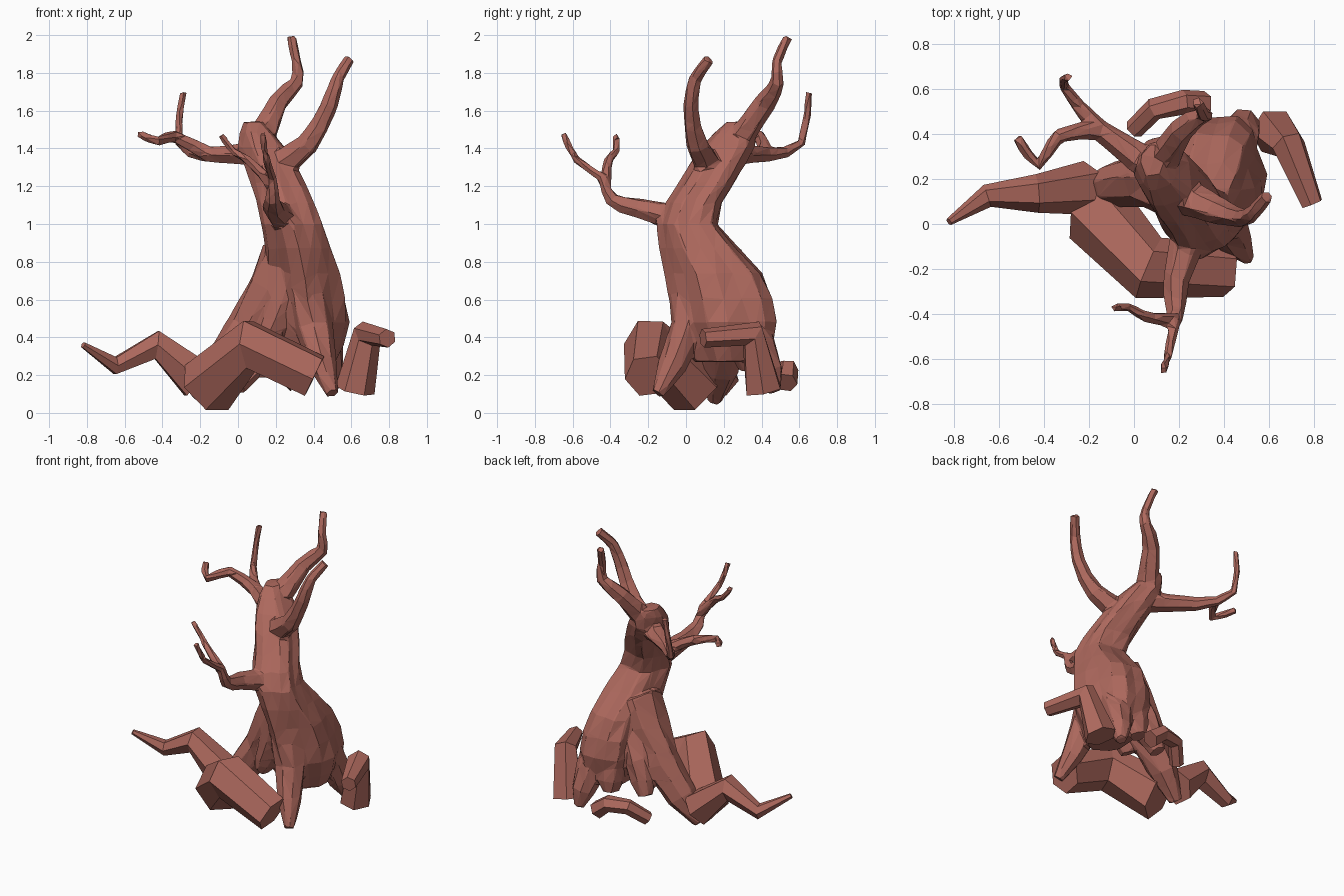
import bpy, bmesh, math, random
from mathutils import Vector

if "Cube" in bpy.data.objects:
    bpy.data.objects.remove(bpy.data.objects["Cube"])

random.seed(4)
bark = bpy.data.materials.new("bark")
bark.diffuse_color = (0.42, 0.14, 0.11, 1)
bark.use_nodes = True
bark.node_tree.nodes["Principled BSDF"].inputs["Base Color"].default_value = bark.diffuse_color


def smooth_path(pts, steps):
    """Catmull-Rom interpolation of tuples of any length."""
    out = []
    for k in range(len(pts) - 1):
        quad = pts[max(k - 1, 0)], pts[k], pts[k + 1], pts[min(k + 2, len(pts) - 1)]
        for s in range(steps):
            t = s / steps
            out.append([b + t * ((c - a) + t * ((2 * a - 5 * b + 4 * c - d) + t * (3 * (b - c) + d - a))) / 2
                        if s else b for a, b, c, d in zip(*quad)])
    return out + [pts[-1]]


def skin_rings(bm, rings):
    """Bridge rings of points and close both ends."""
    vs = [[bm.verts.new(p) for p in ring] for ring in rings]
    n = len(vs[0])
    for a, b in zip(vs, vs[1:]):
        for i in range(n):
            j = (i + 1) % n
            bm.faces.new((a[i], a[j], b[j], b[i]))
    bm.faces.new(vs[0][::-1])
    bm.faces.new(vs[-1])


def tube(bm, path, r0, r1, power=1.0, sides=6, wobble=0.0):
    """Tube through points, tapering from radius r0 to r1."""
    pts = [Vector(p) for p in path]
    last = len(pts) - 1
    rings, side = [], None
    for k, p in enumerate(pts):
        t0 = (p - pts[k - 1]).normalized() if k else Vector()
        t1 = (pts[k + 1] - p).normalized() if k < last else Vector()
        t = (t0 + t1).normalized()
        if side is None:
            side = t.cross(Vector((0, 0, 1)) if abs(t.z) < 0.9 else Vector((0, 1, 0)))
        side = (side - t * side.dot(t)).normalized()
        up = side.cross(t)
        radius = r1 + (r0 - r1) * (1 - k / last) ** power
        ring = []
        for i in range(sides):
            a = math.tau * i / sides
            r = radius * (1 + random.uniform(-wobble, wobble))
            ring.append(p + (side * math.cos(a) + up * math.sin(a)) * r)
        rings.append(ring)
    skin_rings(bm, rings)


def finish(name, bm):
    bmesh.ops.recalc_face_normals(bm, faces=bm.faces[:])
    me = bpy.data.meshes.new(name)
    bm.to_mesh(me)
    bm.free()
    ob = bpy.data.objects.new(name, me)
    bpy.context.collection.objects.link(ob)
    me.materials.append(bark)
    return ob


# Trunk: ribbed ellipses (x, y, z, rx, ry)
tree = bmesh.new()
trunk = [(.38, .24, .27, .13, .19), (.38, .22, .48, .2, .27), (.35, .16, .74, .185, .25), (.29, .01, 1, .16, .16),
         (.22, .11, 1.22, .14, .145), (.13, .22, 1.41, .12, .14), (.08, .28, 1.54, .05, .07)]
rings = []
for x, y, z, rx, ry in smooth_path(trunk, 2):
    ring = []
    for i in range(16):
        a = math.tau * i / 16
        f = 1 + .09 * math.cos(5 * a + 2.5 * z) + random.uniform(-.03, .03)
        ring.append((x + rx * f * math.cos(a), y + ry * f * math.sin(a), z))
    rings.append(ring)
skin_rings(tree, rings)


def root(*pts, r=.13, tip=.035):
    tube(tree, smooth_path(pts, 2), r, tip, .6, 8, .1)


def branch(*pts, r=.085, tip=.02):
    tube(tree, smooth_path(pts, 2), r, tip, 2.3, 6, .1)


# Roots growing out of the trunk: front, left, rear
root((.35, .04, .85), (.40, .01, .45), (.50, -.15, .1))
root((.29, .15, .8), (.06, .19, .44), (-.22, .15, .07), r=.17, tip=.045)
root((.38, .22, .68), (.46, .38, .36), (.50, .47, .11))
# Skirt of root flesh bridging the gaps between them
root((.27, .2, .7), (.16, .28, .45), (.08, .33, .24), tip=.05)
root((.33, .28, .66), (.32, .36, .42), (.30, .40, .24), tip=.05)
root((.29, .08, .72), (.20, .09, .5), (.12, .09, .32), r=.11, tip=.05)

# Branches: rear top, right, left with a twig, front with a twig
branch((.10, .24, 1.4), (.21, .42, 1.64), (.31, .485, 1.75), (.31, .48, 1.85), (.28, .54, 1.99), tip=.027)
branch((.17, .14, 1.28), (.37, .06, 1.42), (.48, .025, 1.62), (.53, .05, 1.77), (.59, .125, 1.87), r=.09, tip=.033)
branch((.13, .22, 1.38), (-.15, .42, 1.365), (-.31, .61, 1.43), (-.29, .65, 1.7))
branch((-.15, .42, 1.365), (-.34, .39, 1.465), (-.42, .26, 1.44), (-.52, .385, 1.475), r=.05, tip=.024)
branch((.26, -.02, 1.02), (.19, -.25, 1.08), (.185, -.40, 1.13), (.18, -.44, 1.24), (.15, -.58, 1.34), (.13, -.65, 1.48))
branch((.18, -.43, 1.21), (.05, -.41, 1.34), (-.02, -.37, 1.38), (-.09, -.37, 1.47), r=.035)

# Fuse trunk, roots and branches, then reduce to carved-looking facets
ob = finish("tree_trunk_and_branches", tree)
m = ob.modifiers.new("fuse", 'REMESH')
m.mode = 'VOXEL'
m.voxel_size = 0.011
m = ob.modifiers.new("soften", 'SMOOTH')
m.iterations = 4
m = ob.modifiers.new("facets", 'DECIMATE')
m.ratio = 0.025


def loose_root(name, r0, r1, *pts):
    bm = bmesh.new()
    tube(bm, pts, r0, r1)
    # right_root and the others keep plain six-sided sections
    finish(name, bm)


# Separate chunky roots lying around the base
loose_root("front_root", .165, .125, (-.165, .05, .135), (.065, -.195, .36), (.405, -.20, .195))
loose_root("left_root", .12, .017, (-.21, .16, .17), (-.43, .135, .36), (-.65, .125, .25), (-.82, .01, .36))
loose_root("right_root", .105, .05, (.62, .41, .12), (.685, .35, .42), (.79, .09, .395))
loose_root("rear_root", .045, .06, (0, .42, .14), (.09, .51, .23), (.22, .54, .23), (.31, .53, .16))
